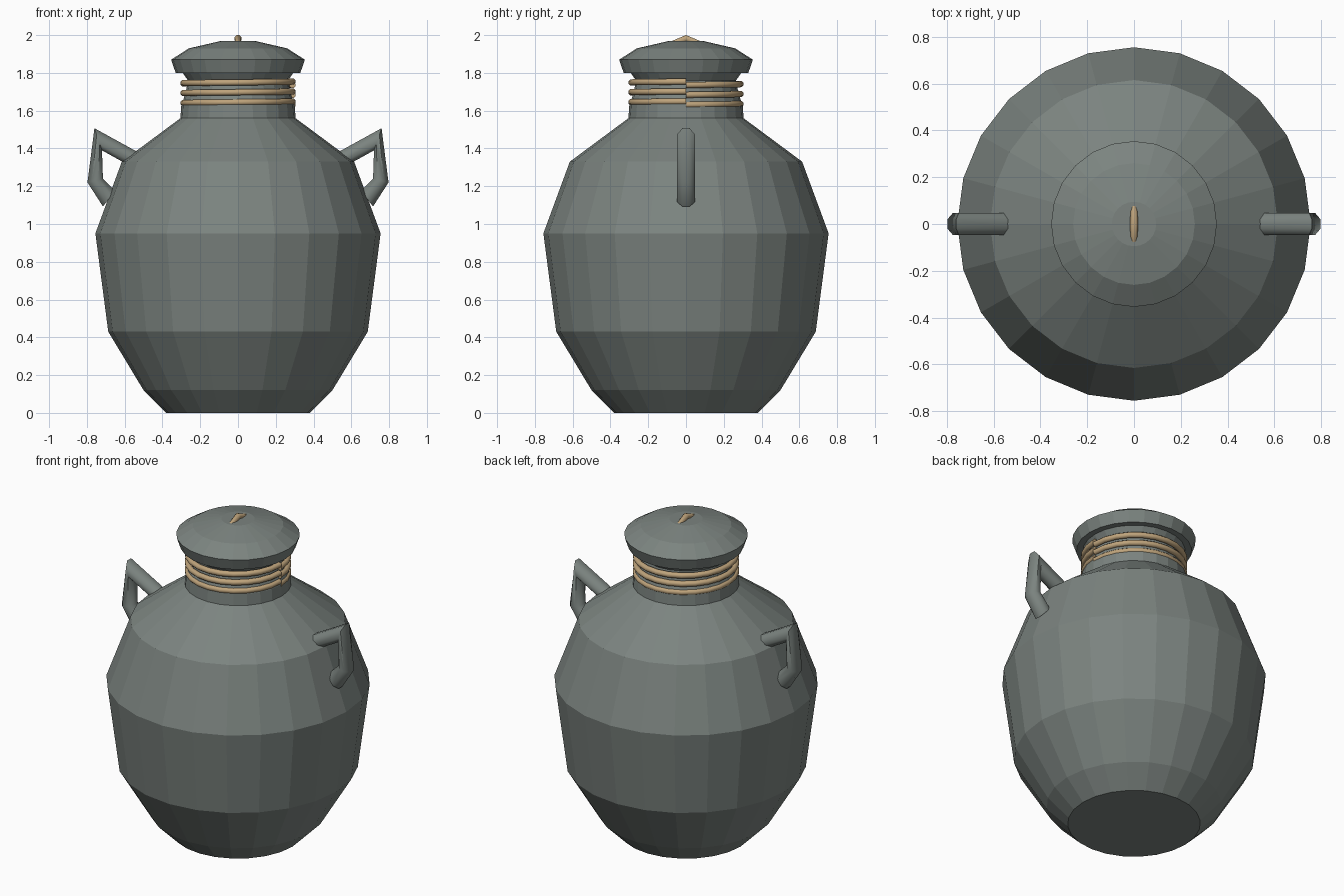
import bpy, bmesh
from math import sin, cos, pi, radians
from mathutils import Vector

if "Cube" in bpy.data.objects:
    bpy.data.objects.remove(bpy.data.objects["Cube"])


def material(name, color):
    m = bpy.data.materials.new(name)
    m.diffuse_color = (*color, 1)
    m.use_nodes = True
    m.node_tree.nodes["Principled BSDF"].inputs["Base Color"].default_value = m.diffuse_color
    return m


clay = material("grey_clay", (0.20, 0.23, 0.215))
cord = material("tan_cord", (0.52, 0.37, 0.20))


def loft(name, rings, mat, smooth=False):
    """Skin a list of closed rings and cap both ends."""
    bm = bmesh.new()
    rows = [[bm.verts.new(p) for p in ring] for ring in rings]
    n = len(rows[0])
    for a, b in zip(rows, rows[1:]):
        for i in range(n):
            j = (i + 1) % n
            bm.faces.new((a[i], a[j], b[j], b[i]))
    bm.faces.new(rows[0])
    bm.faces.new(rows[-1])
    bmesh.ops.recalc_face_normals(bm, faces=bm.faces)
    me = bpy.data.meshes.new(name)
    bm.to_mesh(me)
    bm.free()
    me.materials.append(mat)
    ob = bpy.data.objects.new(name, me)
    bpy.context.collection.objects.link(ob)
    if smooth:
        bpy.ops.object.select_all(action='DESELECT')
        ob.select_set(True)
        bpy.context.view_layer.objects.active = ob
        bpy.ops.object.shade_smooth_by_angle(angle=radians(50))
    return ob


def lathe(name, profile, mat, sides=24):
    rings = [[(r * cos(2 * pi * i / sides), r * sin(2 * pi * i / sides), z)
              for i in range(sides)] for r, z in profile]
    return loft(name, rings, mat)


def oval(center, u, v, sides=8):
    """Ring around center with half axes u and v."""
    return [center + u * cos(2 * pi * (i + .5) / sides) / cos(pi / sides)
            + v * sin(2 * pi * (i + .5) / sides) / cos(pi / sides)
            for i in range(sides)]


# Jar body with neck
lathe("jar_body", [(.38, 0), (.50, .12), (.687, .43), (.755, .95), (.615, 1.33),
                   (.305, 1.56), (.30, 1.63), (.278, 1.69), (.265, 1.76),
                   (.30, 1.81)], clay)

# Lid
lathe("lid", [(.33, 1.80), (.354, 1.87), (.26, 1.93), (.095, 1.968)], clay)

# Handles: outer and inner edge points of each bend, in x and z
bends = [((.52, 1.375), (.585, 1.315)), ((.76, 1.507), (.72, 1.39)),
         ((.797, 1.22), (.715, 1.24)), ((.715, 1.093), (.65, 1.175))]
for side, label in ((1, "right"), (-1, "left")):
    rings = []
    for o, i in bends:
        a, b = Vector((side * o[0], 0, o[1])), Vector((side * i[0], 0, i[1]))
        rings.append(oval((a + b) / 2, (a - b) / 2, Vector((0, .048, 0))))
    loft("handle_" + label, rings, clay, True)

# Cord turns around the neck, each rising slightly from start to end
for k, z0 in enumerate((1.631, 1.684, 1.736)):
    rings = []
    for s in range(25):
        t = 2 * pi * s / 24
        out = Vector((cos(t), sin(t), 0))
        rings.append(oval(out * .289 + Vector((0, 0, z0 + .018 * s / 24)),
                          out * .016, Vector((0, 0, .016))))
    loft(f"cord_turn_{k + 1}", rings, cord, True)

# Bent cord loop on top of the lid
r = .017
loft("lid_loop", [oval(Vector((0, y, z)), Vector((w, 0, 0)), Vector((0, 0, r)))
                  for y, z, w in ((-.08, 1.95, .013), (0, 1.983, .018), (.08, 1.95, .013))],
     cord, True)
